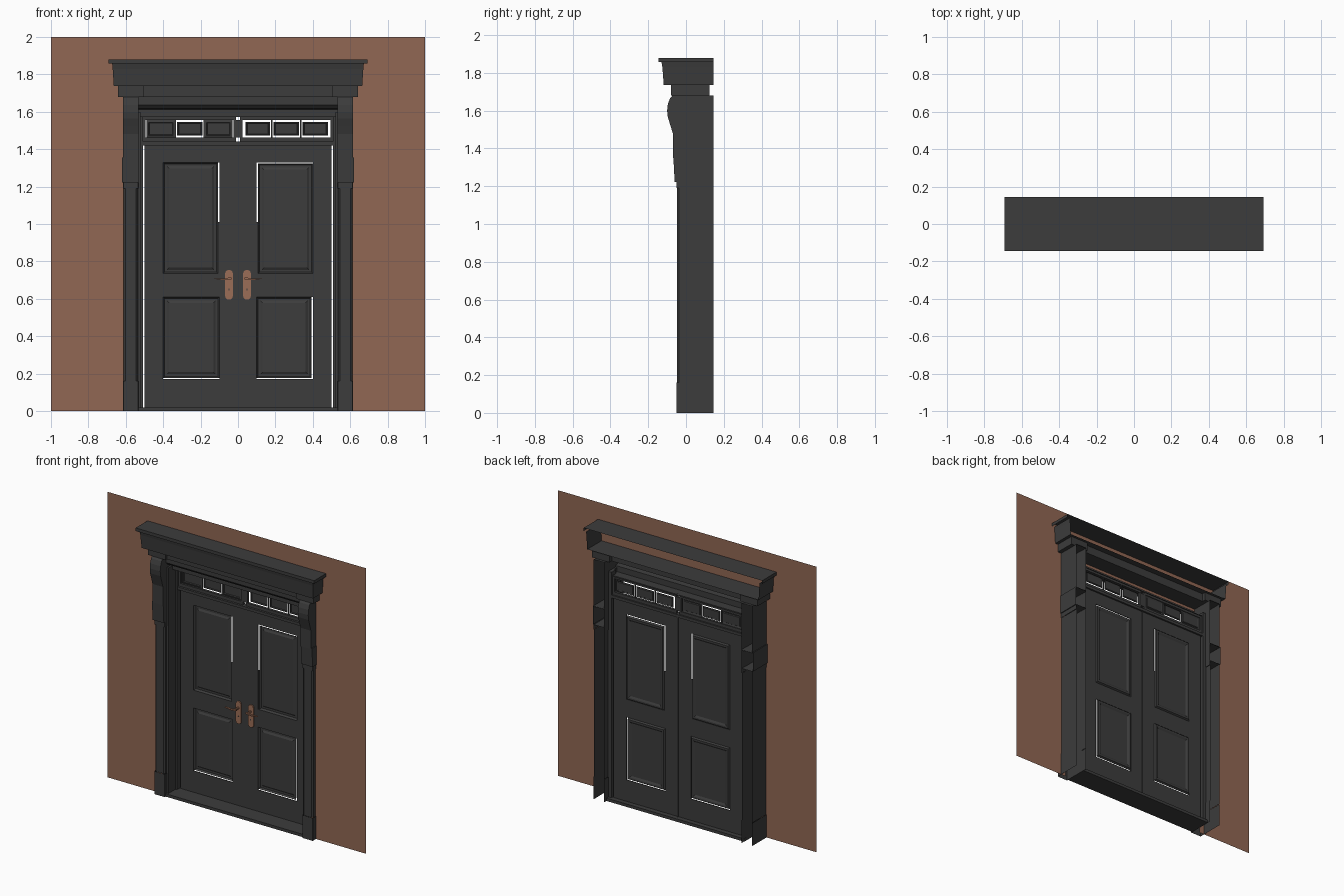
import bpy, bmesh, math
from mathutils import Vector

if "Cube" in bpy.data.objects:
    bpy.data.objects.remove(bpy.data.objects["Cube"])


def material(name, rgb):
    m = bpy.data.materials.new(name)
    m.diffuse_color = (*rgb, 1)
    m.use_nodes = True
    m.node_tree.nodes["Principled BSDF"].inputs["Base Color"].default_value = m.diffuse_color
    return m


DARK = material("charcoal paint", (0.045, 0.045, 0.045))
WALL = material("brown wall", (0.285, 0.136, 0.088))
COPPER = material("copper", (0.33, 0.155, 0.095))


def make(name, verts, faces, mat=DARK, fix=True):
    me = bpy.data.meshes.new(name)
    me.from_pydata(verts, [], faces)
    if fix:
        bm = bmesh.new()
        bm.from_mesh(me)
        bmesh.ops.recalc_face_normals(bm, faces=bm.faces)
        bm.to_mesh(me)
        bm.free()
    me.materials.append(mat)
    ob = bpy.data.objects.new(name, me)
    bpy.context.collection.objects.link(ob)
    return ob


def prism(name, pts, a, b, axis, mat=DARK, skip=(), caps=True):
    """Extrude a 2D outline along x, y or z; skip lists open edges."""
    def place(p, t):
        return {"x": (t, p[0], p[1]), "y": (p[0], t, p[1]), "z": (p[0], p[1], t)}[axis]
    n = len(pts)
    verts = [place(p, a) for p in pts] + [place(p, b) for p in pts]
    faces = [(i, (i + 1) % n, (i + 1) % n + n, i + n) for i in range(n) if i not in skip]
    if caps:
        faces += [tuple(range(n)), tuple(range(n, 2 * n))]
    return make(name, verts, faces, mat)


def box(name, x0, x1, y0, y1, z0, z1, mat=DARK):
    return prism(name, [(x0, y0), (x1, y0), (x1, y1), (x0, y1)], z0, z1, "z", mat)


def rings(name, x0, x1, z0, z1, steps):
    """Panel made of nested rectangles, each given as (inset, y)."""
    verts, faces = [], []
    for k, (i, y) in enumerate(steps):
        verts += [(x0 + i, y, z0 + i), (x1 - i, y, z0 + i), (x1 - i, y, z1 - i), (x0 + i, y, z1 - i)]
        if k:
            b = 4 * k
            faces += [(b - 4 + j, b - 4 + (j + 1) % 4, b + (j + 1) % 4, b + j) for j in range(4)]
    b = len(verts) - 4
    faces.append((b, b + 1, b + 2, b + 3))
    return make(name, verts, faces)


BACK = 0.145

# wall sheet with the doorway left open
hx, hz, wy = 0.575, 1.66, -0.014
make("wall", [(-1, wy, 0), (-hx, wy, 0), (-hx, wy, hz), (-1, wy, hz),
              (hx, wy, 0), (1, wy, 0), (1, wy, hz), (hx, wy, hz), (1, wy, 2), (-1, wy, 2)],
     [(0, 1, 2, 3), (4, 5, 6, 7), (3, 2, 7, 6, 8, 9)], WALL)

# cornice: top slab and crown, hollow from the back
prism("cornice_slab", [(BACK, 1.858), (-0.145, 1.858), (-0.145, 1.88), (BACK, 1.88)],
      -0.692, 0.692, "x", skip=(0, 3))
crown = [(0.673, -0.13, 1.858), (0.67, -0.125, 1.83), (0.664, -0.118, 1.737)]
verts = []
for x, y, z in crown:
    verts += [(-x, BACK, z), (-x, y, z), (x, y, z), (x, BACK, z)]
faces = [(4 * k + j, 4 * k + j + 1, 4 * k + j + 5, 4 * k + j + 4) for k in range(2) for j in range(3)]
make("cornice_crown", verts, faces + [(8, 9, 10, 11)])

# frieze and lintel between the pilasters
box("frieze", -0.505, 0.505, -0.065, 0.10, 1.68, 1.737)
prism("lintel", [(0.095, 1.68), (-0.035, 1.68), (-0.035, 1.637), (-0.015, 1.617), (0.02, 1.612),
                 (0.02, 1.572), (0.095, 1.572)], -0.535, 0.535, "x", skip=(6,))

bracket = [(BACK, 1.35), (-0.068, 1.35), (-0.07, 1.48), (-0.082, 1.52), (-0.096, 1.565), (-0.10, 1.60),
           (-0.096, 1.635), (-0.085, 1.665), (-0.072, 1.68), (BACK, 1.68)]
for s, side in ((-1, "left"), (1, "right")):
    def sbox(name, x0, x1, *r, mat=DARK):
        return box(name + "_" + side, *sorted((s * x0, s * x1)), *r, mat=mat)

    def plan(name, x0, x1, y, c, z0, z1):
        # hollow pilaster section, open at the back and both ends
        p = [(x1, BACK), (x1, y + c), (x1 - c, y), (x0 + c, y), (x0, y + c), (x0, BACK)]
        prism(name + "_" + side, [(s * px, py) for px, py in p], z0, z1, "z", skip=(5,), caps=False)

    plan("pilaster_base", 0.533, 0.614, -0.05, 0.001, 0, 0.16)
    plan("pilaster_shaft", 0.535, 0.612, -0.048, 0.010, 0.16, 1.19)
    plan("pilaster_neck", 0.533, 0.614, -0.05, 0.001, 1.19, 1.225)
    prism("pilaster_block_" + side, [(BACK, 1.223), (-0.060, 1.223), (-0.067, 1.355), (BACK, 1.355)],
          s * 0.533, s * 0.62, "x", skip=(3,))
    prism("bracket_" + side, bracket, s * 0.533, s * 0.614, "x", skip=(9,))
    sbox("capital", 0.505, 0.642, -0.08, 0.125, 1.68, 1.737)
    # stepped jamb
    sbox("jamb_outer", 0.52, 0.535, -0.025, 0.05, 0.02, 1.60)
    sbox("jamb_stop", 0.509, 0.535, 0.05, 0.098, 0.02, 1.60)

    # door leaf: stiles and rails
    f, g = 0.080, 0.086
    sbox("outer_stile", 0.40, 0.501, f, g, 0.02, 1.42)
    sbox("meeting_stile", 0.002, 0.10, f, g, 0.02, 1.42)
    for n, (a, b) in enumerate(((0.02, 0.17), (0.61, 0.735), (1.33, 1.42))):
        sbox("rail_%d" % n, 0.10, 0.40, f, g, a, b)
    # moulded panels, with the thin slits at some of their edges
    gap = 0.007
    steps = [(0, 0.083), (0.008, 0.095), (0.02, 0.095), (0.032, 0.088)]
    top = 1.33 - (gap if s > 0 else 0)
    x0, x1 = sorted((s * (0.10 + gap), s * 0.40))
    rings("upper_panel_" + side, x0, x1, 0.735, top, steps)
    x0, x1 = sorted((s * 0.10, s * (0.40 - (gap if s > 0 else 0))))
    rings("lower_panel_" + side, x0, x1, 0.17 + gap, 0.61, steps)
    # partly closed slit beside the upper panel
    sbox("panel_bead", 0.10, 0.108, 0.082, 0.085, 0.735, 1.01)

    # transom light: frame, mullions and three panes
    z0, z1 = 1.462, 1.556
    edges = [0.03, 0.18, 0.335, 0.49]
    sbox("transom_sill", 0.012, 0.509, 0.07, 0.088, 1.437, z0)
    sbox("transom_head", 0.012, 0.509, 0.07, 0.088, z1, 1.575)
    sbox("transom_inner", 0.0, edges[0] - 0.006, 0.07, 0.088, z0, z1)
    sbox("transom_outer", edges[3] + 0.004, 0.509, 0.07, 0.088, z0, z1)
    for n in (1, 2):
        sbox("mullion_%d" % n, edges[n] - 0.004, edges[n] + 0.004, 0.080, 0.086, z0, z1)
    for n in range(3):
        c = 0.010 if s > 0 or n == 1 else 0
        x0, x1 = sorted((s * (edges[n] + c), s * (edges[n + 1] - c)))
        rings("transom_pane_%s_%d" % (side, n), x0, x1, z0 + c, z1 - c,
              [(0, 0.083), (0.006 if c else 0.012, 0.079), (0.010 if c else 0.016, 0.085)])

    # handle: rounded plate, spindle, tapered lever and keyhole
    cx, r = s * 0.048, 0.021
    outline = []
    for zc, a0 in ((0.734, 0), (0.616, 180)):
        for k in range(7):
            a = math.radians(a0 + 30 * k)
            outline.append((cx + r * math.cos(a), zc + r * math.sin(a)))
    prism("handle_plate_" + side, outline, 0.072, 0.080, "y", COPPER)
    disc = [(math.cos(k * math.pi / 4), math.sin(k * math.pi / 4)) for k in range(8)]
    prism("handle_spindle_" + side, [(cx + 0.008 * u, 0.708 + 0.008 * v) for u, v in disc],
          0.035, 0.073, "y", COPPER)
    prism("handle_lever_" + side, [(s * x, z) for x, z in
          ((0.036, 0.704), (0.08, 0.700), (0.125, 0.706), (0.125, 0.710), (0.08, 0.708), (0.036, 0.714))],
          0.030, 0.042, "y", COPPER)
    prism("keyhole_" + side, [(cx + 0.004 * u, 0.65 + 0.006 * v) for u, v in disc],
          0.071, 0.073, "y", DARK)

# transom bar, centre cover strip and threshold
box("transom_bar", -0.509, 0.509, 0.055, 0.098, 1.42, 1.44)
box("meeting_strip", -0.004, 0.004, 0.078, 0.092, 0.02, 1.42)
box("threshold", -0.535, 0.535, -0.04, 0.12, 0, 0.02)
